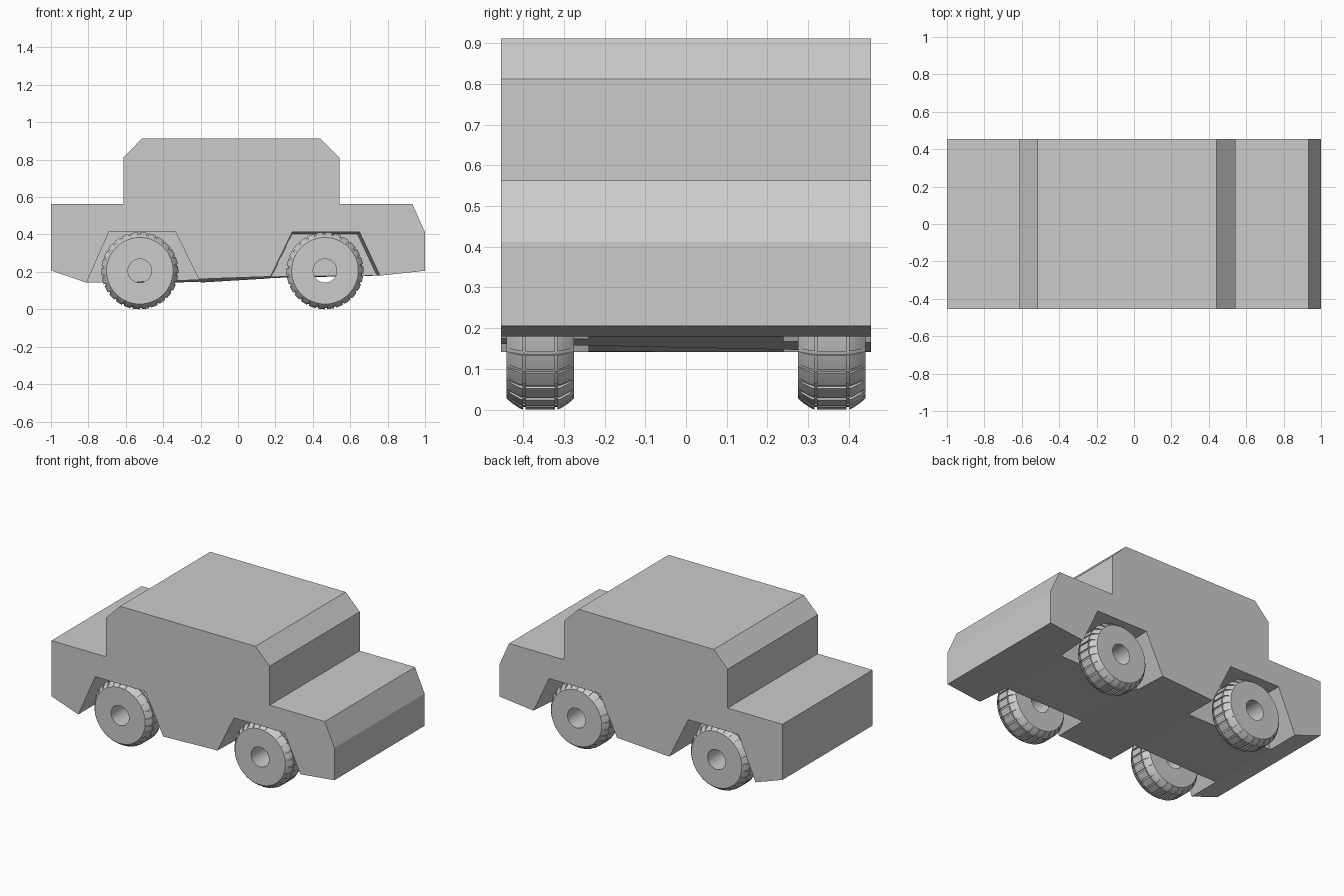
import bpy, bmesh, math
from mathutils import Vector

cube = bpy.data.objects.get("Cube")
if cube:
    bpy.data.objects.remove(cube, do_unlink=True)

grey = bpy.data.materials.new("plain_grey")
grey.use_nodes = True
colour = (0.6, 0.6, 0.6, 1)
grey.diffuse_color = colour
grey.node_tree.nodes["Principled BSDF"].inputs["Base Color"].default_value = colour


def finish(bm, name):
    bmesh.ops.recalc_face_normals(bm, faces=bm.faces)
    mesh = bpy.data.meshes.new(name)
    bm.to_mesh(mesh)
    bm.free()
    mesh.materials.append(grey)
    obj = bpy.data.objects.new(name, mesh)
    bpy.context.collection.objects.link(obj)
    return obj


def loft(name, front, back, y0, y1):
    """Solid between two matching x-z profiles."""
    bm = bmesh.new()
    a = [bm.verts.new((x, y0, z)) for x, z in front]
    b = [bm.verts.new((x, y1, z)) for x, z in back]
    bm.faces.new(a)
    bm.faces.new(b)
    n = len(a)
    for i in range(n):
        j = (i + 1) % n
        bm.faces.new((a[i], a[j], b[j], b[i]))
    return finish(bm, name)


HALF = 0.455
# Body outline; the middle of the sill sits a little lower on the back side
upper = [(0.76, 0.18), (1, 0.206), (1, 0.412), (0.932, 0.563), (0.542, 0.563),
         (0.542, 0.812), (0.442, 0.912), (-0.515, 0.912), (-0.613, 0.812),
         (-0.613, 0.563), (-1, 0.563), (-1, 0.208), (-0.81, 0.142)]
body = loft("car_body", upper + [(-0.2, 0.162), (0.17, 0.175)],
            upper + [(-0.2, 0.143), (0.17, 0.165)], -HALF, HALF)

# Wheel wells, tapering slightly inward
wells = {"rear": [(-0.855, 0.04), (-0.69, 0.415), (-0.335, 0.415), (-0.15, 0.04)],
         "front": [(0.108, 0.04), (0.29, 0.415), (0.65, 0.415), (0.826, 0.04)]}
for end, outer in wells.items():
    taper = 0.012 if end == "front" else 0
    inner = [(x - (taper if i > 1 else 0), z - taper) for i, (x, z) in enumerate(outer)]
    for side in (-1, 1):
        cutter = loft(f"{end}_well_cutter", outer, inner, side * 0.47, side * 0.24)
        cutter.hide_render = True
        cutter.hide_viewport = True
        cut = body.modifiers.new("wheel_well", 'BOOLEAN')
        cut.operation = 'DIFFERENCE'
        cut.solver = 'EXACT'
        cut.object = cutter

# Tyre cross-section: width offset, lug radius, groove radius
HALF_SECTION = [(0.036, 0.206, 0.199), (0.036, 0.2, 0.197), (0.042, 0.2, 0.197),
                (0.042, 0.206, 0.199), (0.05, 0.203, 0.196), (0.07, 0.19, 0.185),
                (0.083, 0.178, 0.178), (0.083, 0.063, 0.063)]
SECTION = [(-w, a, b) for w, a, b in reversed(HALF_SECTION)] + HALF_SECTION
LUGS = 26


def make_wheel(name, centre):
    bm = bmesh.new()
    pitch = math.tau / LUGS
    rings = []
    for k in range(LUGS):
        for step, groove in ((0, True), (0.22, True), (0.22, False), (0.61, False), (1, False)):
            t = (k + step) * pitch
            ring = []
            for w, lug, cut in SECTION:
                r = cut if groove else lug
                ring.append(bm.verts.new(Vector(centre) + Vector((r * math.sin(t), w, -r * math.cos(t)))))
            rings.append(ring)
    for i, a in enumerate(rings):
        b = rings[(i + 1) % len(rings)]
        for j in range(len(SECTION)):
            m = (j + 1) % len(SECTION)
            bm.faces.new((a[j], a[m], b[m], b[j]))
    bmesh.ops.remove_doubles(bm, verts=bm.verts, dist=0.00005)
    bmesh.ops.dissolve_degenerate(bm, edges=bm.edges, dist=0.00005)
    wheel = finish(bm, name)
    bpy.ops.object.select_all(action='DESELECT')
    wheel.select_set(True)
    bpy.context.view_layer.objects.active = wheel
    bpy.ops.object.shade_smooth_by_angle(angle=math.radians(25))


for end, x in (("front", 0.465), ("rear", -0.525)):
    for label, side in (("near", -1), ("far", 1)):
        make_wheel(f"{end}_{label}_wheel", (x, side * 0.358, 0.206))
